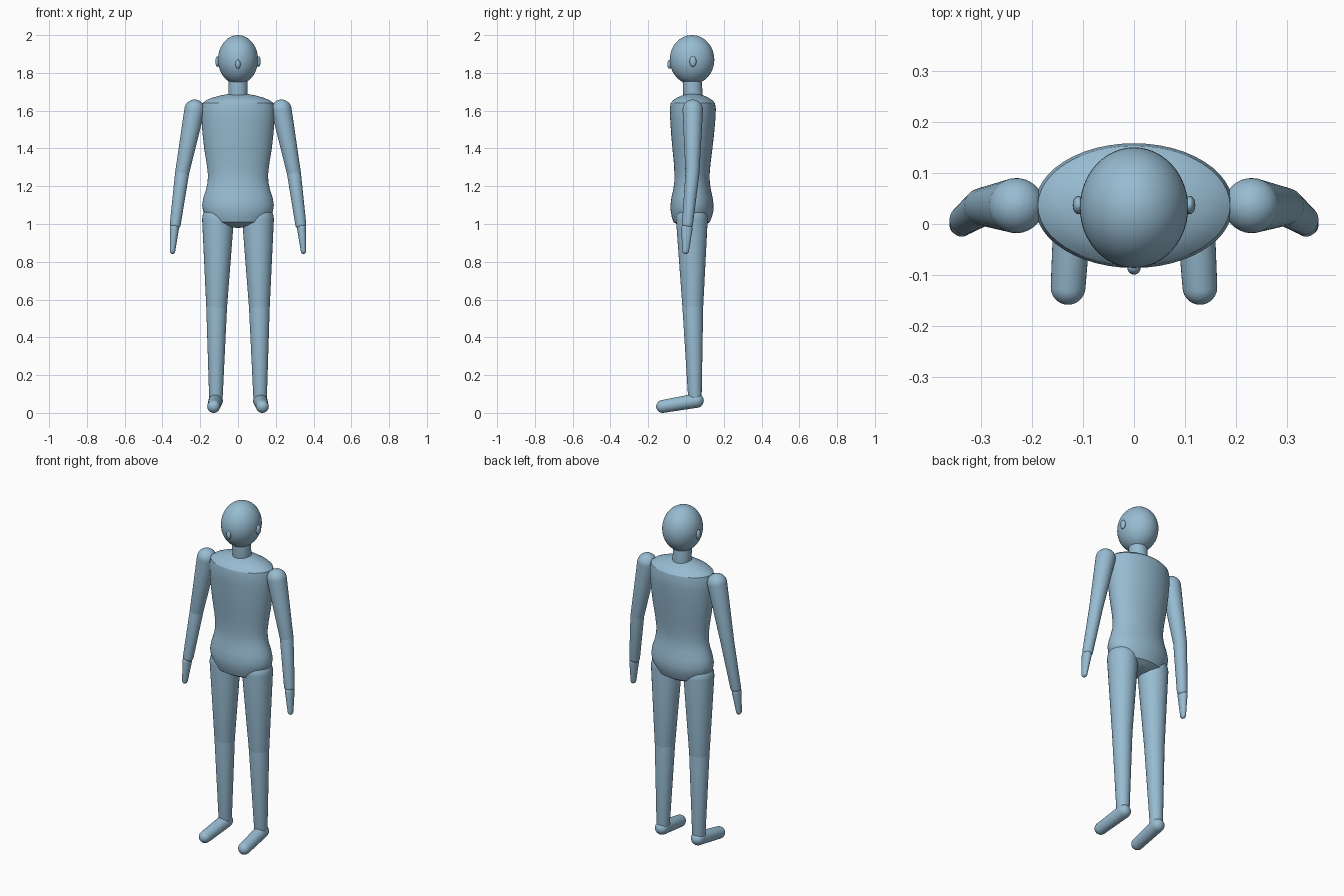
import bpy, bmesh, math
from mathutils import Vector, Matrix

cube = bpy.data.objects.get("Cube")
if cube:
    bpy.data.objects.remove(cube, do_unlink=True)

# Single flat colour
skin = bpy.data.materials.new("pale_blue")
skin.use_nodes = True
colour = (0.31, 0.50, 0.64, 1.0)
skin.diffuse_color = colour
skin.node_tree.nodes["Principled BSDF"].inputs["Base Color"].default_value = colour

parts = []


def finish(bm, name):
    bmesh.ops.recalc_face_normals(bm, faces=bm.faces[:])
    mesh = bpy.data.meshes.new(name)
    bm.to_mesh(mesh)
    bm.free()
    mesh.materials.append(skin)
    obj = bpy.data.objects.new(name, mesh)
    bpy.context.collection.objects.link(obj)
    parts.append(obj)
    return obj


def loft(name, rings, segments=48):
    """Stack of elliptical rings (z, centre y, half width, half depth), capped."""
    bm = bmesh.new()
    loops = []
    for z, cy, rx, ry in rings:
        loops.append([bm.verts.new((rx * math.cos(a), cy + ry * math.sin(a), z))
                      for a in (2 * math.pi * i / segments for i in range(segments))])
    for low, high in zip(loops, loops[1:]):
        for i in range(segments):
            j = (i + 1) % segments
            bm.faces.new((low[i], low[j], high[j], high[i]))
    bm.faces.new(loops[0])
    bm.faces.new(loops[-1])
    return finish(bm, name)


def limb(name, a, b, ra, rb, flat=1.0, steps=8):
    """Tapered capsule from a to b with rounded ends; flat squeezes it in x."""
    a, b = Vector(a), Vector(b)
    length = (b - a).length
    quarter = [math.pi / 2 * i / steps for i in range(steps + 1)]
    profile = [(-ra * math.cos(t), ra * math.sin(t)) for t in quarter]
    profile += [(length + rb * math.sin(t), rb * math.cos(t)) for t in quarter]
    rings = [(z, 0, max(r, 0.0005), max(r, 0.0005)) for z, r in profile]
    obj = loft(name, rings, 32)
    turn = (b - a).to_track_quat('Z', 'Y').to_matrix().to_4x4()
    squeeze = Matrix.Diagonal((flat, 1, 1, 1))
    obj.data.transform(Matrix.Translation(a) @ squeeze @ turn)
    return obj


def ball(name, centre, radii, segments=32):
    bm = bmesh.new()
    bmesh.ops.create_uvsphere(bm, u_segments=segments, v_segments=segments // 2, radius=1)
    bm.transform(Matrix.Translation(centre) @ Matrix.Diagonal((*radii, 1)))
    return finish(bm, name)


# Head, nose and neck
ball("head", (0, 0.032, 1.87), (0.106, 0.118, 0.13), 48)
ball("nose", (0, -0.086, 1.846), (0.013, 0.013, 0.024), 20)
limb("neck", (0, 0.038, 1.66), (0, 0.032, 1.77), 0.052, 0.050)

# Torso with shallow domes at the crotch and the shoulders
loft("torso", [
    (0.98, 0.03, 0.01, 0.01),
    (0.983, 0.03, 0.06, 0.04),
    (0.995, 0.03, 0.115, 0.073),
    (1.01, 0.03, 0.155, 0.096),
    (1.04, 0.031, 0.173, 0.107),
    (1.07, 0.032, 0.185, 0.113),
    (1.10, 0.032, 0.190, 0.114),
    (1.14, 0.032, 0.183, 0.109),
    (1.18, 0.032, 0.170, 0.100),
    (1.22, 0.032, 0.161, 0.094),
    (1.26, 0.032, 0.159, 0.093),
    (1.32, 0.033, 0.166, 0.097),
    (1.40, 0.034, 0.179, 0.106),
    (1.48, 0.035, 0.188, 0.114),
    (1.56, 0.036, 0.194, 0.120),
    (1.61, 0.036, 0.194, 0.122),
    (1.64, 0.036, 0.188, 0.117),
    (1.655, 0.036, 0.168, 0.104),
    (1.668, 0.036, 0.138, 0.085),
    (1.68, 0.036, 0.095, 0.058),
    (1.69, 0.036, 0.040, 0.026),
])

# Paired parts
for side, s in (("left", 1), ("right", -1)):
    ball(f"{side}_ear", (s * 0.109, 0.037, 1.86), (0.011, 0.018, 0.028), 20)

    elbow, wrist = (s * 0.296, 0.034, 1.27), (s * 0.332, 0.008, 1.0)
    limb(f"{side}_upper_arm", (s * 0.230, 0.036, 1.605), elbow, 0.054, 0.037)
    limb(f"{side}_forearm", elbow, wrist, 0.037, 0.029)
    hand = limb(f"{side}_hand", (0, 0.005, 0.975), (s * 0.012, -0.002, 0.859),
                0.030, 0.018, 0.8)
    hand.data.transform(Matrix.Translation((s * 0.337, 0, 0)))

    knee, ankle = (s * 0.113, 0.036, 0.56), (s * 0.117, 0.047, 0.085)
    limb(f"{side}_thigh", (s * 0.106, 0.031, 1.025), knee, 0.084, 0.055)
    limb(f"{side}_shin", knee, ankle, 0.055, 0.036)
    limb(f"{side}_foot", (s * 0.118, 0.056, 0.065), (s * 0.129, -0.124, 0.034),
         0.038, 0.034)

# Smooth shading that keeps the shoulder and crotch edges crisp
bpy.ops.object.select_all(action='DESELECT')
for obj in parts:
    obj.select_set(True)
bpy.context.view_layer.objects.active = parts[0]
bpy.ops.object.shade_smooth_by_angle(angle=math.radians(30))
